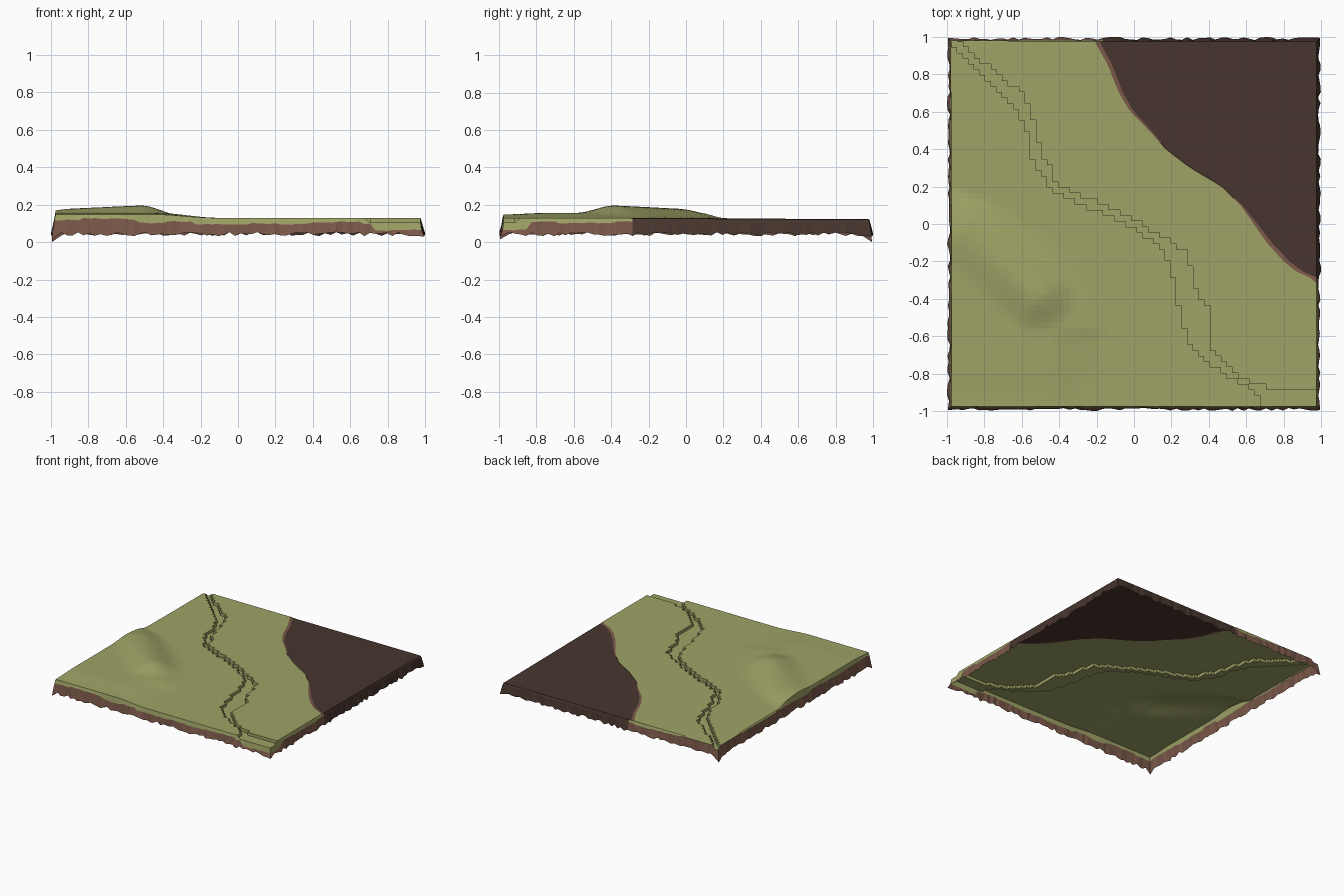
import bpy, bmesh, math, random

if "Cube" in bpy.data.objects:
    bpy.data.objects.remove(bpy.data.objects["Cube"])

random.seed(4)
N, E = 65, 0.975                      # cells per side, half size of the top
C = [-E + 2 * E * i / N for i in range(N + 1)]
DEPTH = 0.025


def material(name, r, g, b):
    m = bpy.data.materials.new(name)
    lin = [((c / 255 + 0.055) / 1.055) ** 2.4 for c in (r, g, b)]
    m.diffuse_color = (*lin, 1)
    m.use_nodes = True
    m.node_tree.nodes["Principled BSDF"].inputs["Base Color"].default_value = m.diffuse_color
    return m


MATS = [material("grass green", 159, 163, 102),
        material("soil brown", 122, 88, 73),
        material("dark earth", 71, 53, 46)]
GRASS, SOIL, DARK = range(3)


def curve(points):
    """x as a piecewise linear function of y, points listed from back to front."""
    def f(y):
        if y >= points[0][1]:
            return points[0][0]
        for (x0, y0), (x1, y1) in zip(points, points[1:]):
            if y >= y1:
                return x0 + (x1 - x0) * (y0 - y) / (y0 - y1)
        return points[-1][0]
    return f


river_left = curve([(-.98, .95), (-.8, .8), (-.66, .65), (-.57, .5), (-.53, .3), (-.42, .17),
                    (-.2, .07), (0, -.02), (.15, -.13), (.2, -.23), (.25, -.5), (.3, -.65),
                    (.45, -.78), (.6, -.86), (.7, -.975)])
river_right = curve([(-.92, .975), (-.85, .9), (-.6, .7), (-.55, .6), (-.5, .4), (-.4, .2),
                     (-.2, .12), (0, .02), (.15, -.07), (.28, -.15), (.33, -.35), (.4, -.45),
                     (.4, -.65), (.53, -.77), (.62, -.86), (.78, -.88), (.98, -.9)])
shore = curve([(-.21, .975), (-.14, .85), (-.08, .7), (-.02, .6), (.08, .5), (.17, .4),
               (.3, .3), (.47, .2), (.57, .1), (.64, 0), (.71, -.1), (.8, -.2),
               (.86, -.25), (.92, -.28), (E, -.295)])
bank_width = curve([(.025, .975), (.02, .6), (.004, .4), (.004, .15), (.02, 0), (.035, -.25)])
hill_foot = curve([(-1.1, .24), (-.95, .2), (-.7, .1), (-.5, -.03), (-.3, -.2), (-.15, -.42),
                   (-.1, -.55), (-.15, -.65), (-.15, -.85), (-.12, -.975)])


def smooth(t):
    t = max(0, min(1, t))
    return t * t * (3 - 2 * t)


def height(x, y):
    z = 0.13 - 0.007 * smooth((y + .3) / 1.3)
    z += 0.026 * smooth((hill_foot(y) - x) / .33) * (1 - .3 * smooth((-.75 - y) / .22))
    # ridge on top of the hill
    ax, ay, dx, dy = -.88, -.06, .36, -.32
    t = max(0, min(1, ((x - ax) * dx + (y - ay) * dy) / (dx * dx + dy * dy)))
    d = math.hypot(x - ax - t * dx, y - ay - t * dy)
    return z + (0.024 + .016 * t) * smooth(1 - d / .21)


def dark_height(x, y):
    return height(x, y) - 0.003


def in_river(i, j):
    if not (0 <= i < N and 0 <= j < N):
        return False
    x, y = (C[i] + C[i + 1]) / 2, (C[j] + C[j + 1]) / 2
    return river_left(y) < x < river_right(y)


def finish(bm, name):
    bmesh.ops.remove_doubles(bm, verts=bm.verts, dist=1e-5)
    bmesh.ops.dissolve_degenerate(bm, edges=bm.edges, dist=1e-5)
    me = bpy.data.meshes.new(name)
    bm.to_mesh(me)
    bm.free()
    for m in MATS:
        me.materials.append(m)
    ob = bpy.data.objects.new(name, me)
    bpy.context.collection.objects.link(ob)
    return ob


def face(bm, pts, mat):
    f = bm.faces.new([bm.verts.new(p) for p in pts])
    f.material_index = mat
    return f


def patch(name, lo, hi, zf, mat, river=False):
    """Grid surface limited in x to lo(y)..hi(y), with an optional sunken river bed."""
    bm = bmesh.new()

    def P(i, j, drop=0):
        y = C[j]
        x = max(lo(y), min(hi(y), C[i]))
        return (x, y, zf(x, y) - drop)
    for i in range(N):
        for j in range(N):
            wet = river and in_river(i, j)
            ids = [(i, j), (i + 1, j), (i + 1, j + 1), (i, j + 1)]
            q = [P(*a, DEPTH if wet else 0) for a in ids]
            area = sum(q[k][0] * q[k - 3][1] - q[k - 3][0] * q[k][1] for k in range(4)) / 2
            if abs(area) < 1e-8:
                continue
            face(bm, q, mat)
            if wet:   # channel walls towards dry neighbours
                for k, (di, dj) in enumerate([(0, -1), (1, 0), (0, 1), (-1, 0)]):
                    inside = 0 <= i + di < N and 0 <= j + dj < N
                    if inside and not in_river(i + di, j + dj):
                        a, b = ids[k], ids[(k + 1) % 4]
                        face(bm, [P(*b, DEPTH), P(*a, DEPTH), P(*a), P(*b)], mat)
    return finish(bm, name)


# ground surfaces
def bank_edge(y):
    return min(E, shore(y) + bank_width(y))


def bank_height(x, y):
    return height(x, y) - (0.003 if x > shore(y) + 1e-6 else 0)


patch("grass_ground", lambda y: -E, shore, height, GRASS, river=True)
patch("dark_field", bank_edge, lambda y: E, dark_height, DARK)

# narrow soil bank between grass and dark field
bm = bmesh.new()
for y0, y1 in zip(C, C[1:]):
    if shore(y0) < E or shore(y1) < E:
        face(bm, [(x, y, bank_height(x, y)) for x, y in
                  ((shore(y0), y0), (bank_edge(y0), y0), (bank_edge(y1), y1), (shore(y1), y1))], SOIL)
finish(bm, "soil_bank")

# ragged side walls: an anticlockwise ring of points round the tile
ring = [(c, -E, 0, -1) for c in C[:-1]] + [(E, c, 1, 0) for c in C[:-1]]
ring += [(-c, E, 0, 1) for c in C[:-1]] + [(-E, -c, -1, 0) for c in C[:-1]]
cols = []
step = 0.1
for k, (x, y, nx, ny) in enumerate(ring):
    corner = k % N == 0
    if corner:
        nx, ny = (1 if x > 0 else -1), (1 if y > 0 else -1)
    dark = x > bank_edge(y) + .001 or (x > E - .001 and y > -.29)
    top = dark_height(x, y) if dark else height(x, y)
    if not dark and river_left(y) < x < river_right(y):
        top -= DEPTH
    # lower limit of the grass on the wall
    if k % 5 == 0:
        step = random.uniform(-.008, .008)
    edge = min(top - .004, (.065 if x > .73 and y < -.85 else .103) + step
               + .02 * smooth((-.2 - x) / .7) + random.uniform(-.003, .003))
    out = random.uniform(.008, .024)
    low = .042 + random.uniform(-.01, .012)
    if corner:
        out, low = .02, (0.0 if x < 0 < y else .015 if x < 0 else .03)
    mid = .006
    cols.append([(x, y, top), (x + nx * mid, y + ny * mid, edge),
                 (x + nx * out, y + ny * out, low), dark])
bm = bmesh.new()
for a, b in zip(cols, cols[1:] + cols[:1]):
    dark = a[3] and b[3]
    for r in range(2):
        face(bm, [a[r + 1], b[r + 1], b[r], a[r]], DARK if dark else (GRASS, SOIL)[r])
finish(bm, "side_walls")
